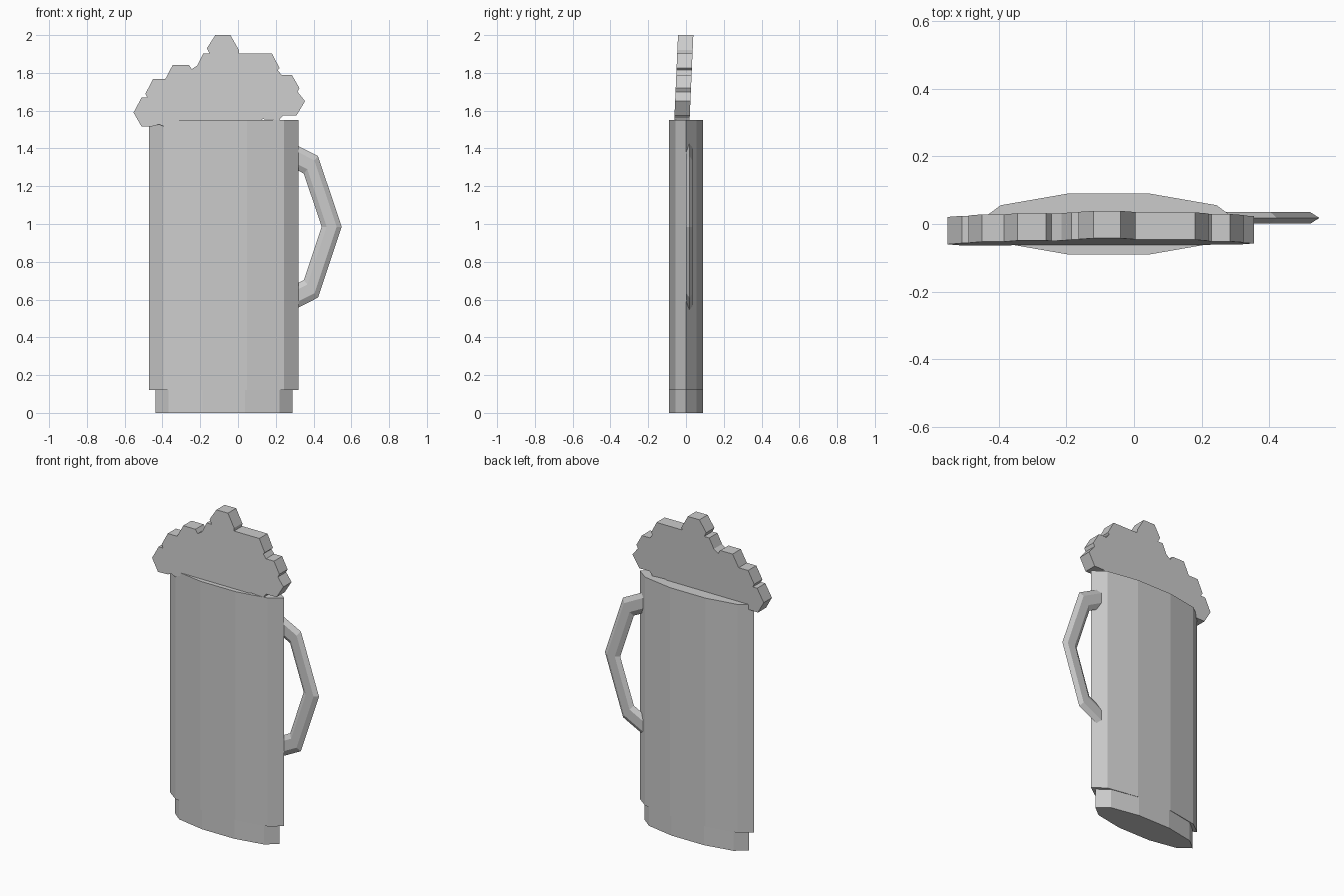
import bpy, bmesh
from math import cos, sin, pi

if "Cube" in bpy.data.objects:
    bpy.data.objects.remove(bpy.data.objects["Cube"])

CX = -0.075  # centre of the glass in x


def finish(name, bm):
    bmesh.ops.recalc_face_normals(bm, faces=bm.faces)
    mesh = bpy.data.meshes.new(name)
    bm.to_mesh(mesh)
    bm.free()
    obj = bpy.data.objects.new(name, mesh)
    bpy.context.collection.objects.link(obj)
    return obj


def loft(name, rings, closed=False):
    """Skin a list of equal rings; cap the ends unless the loop is closed."""
    bm = bmesh.new()
    loops = [[bm.verts.new(p) for p in ring] for ring in rings]
    n = len(loops[0])
    pairs = list(zip(loops, loops[1:]))
    if closed:
        pairs.append((loops[-1], loops[0]))
    else:
        bm.faces.new(loops[0])
        bm.faces.new(loops[-1])
    for a, b in pairs:
        for i in range(n):
            j = (i + 1) % n
            bm.faces.new((a[i], a[j], b[j], b[i]))
    return finish(name, bm)


def decagon(rx, z, ry=0.0946):
    return [(CX + rx * cos(i * pi / 5), ry * sin(i * pi / 5), z) for i in range(10)]


# Flattened ten-sided glass with a narrower foot
loft("mug_body", [decagon(0.363, 0), decagon(0.363, 0.12),
                  decagon(0.395, 0.12), decagon(0.395, 1.55)])

# Handle: outer half of an eight-segment, six-sided flattened ring
rings = []
for k in range(-2, 3):
    a = k * pi / 4
    ring = []
    for i in range(6):
        t = i * pi / 3
        r = 0.376 + 0.053 * cos(t)
        ring.append((0.12 + r * cos(a), 0.018 + 0.0195 * sin(t), 0.985 + 1.235 * r * sin(a)))
    rings.append(ring)
loft("handle", rings)

# Foam: thick bubbly outline leaning slightly back
outline = [
    (-0.12, 2.0), (-0.04, 2.0), (0.005, 1.92), (0.005, 1.902), (0.18, 1.902),
    (0.22, 1.825), (0.21, 1.815), (0.23, 1.79), (0.285, 1.79), (0.325, 1.72),
    (0.315, 1.70), (0.355, 1.65), (0.31, 1.575), (0.24, 1.575), (0.225, 1.56),
    (0.22, 1.55), (0.13, 1.555), (0.10, 1.535), (-0.28, 1.535), (-0.31, 1.55),
    (-0.36, 1.53), (-0.39, 1.516), (-0.42, 1.528), (-0.44, 1.518), (-0.51, 1.515),
    (-0.553, 1.59), (-0.51, 1.67), (-0.48, 1.67), (-0.49, 1.69), (-0.45, 1.767),
    (-0.385, 1.767), (-0.345, 1.843), (-0.26, 1.843), (-0.245, 1.82), (-0.215, 1.84),
    (-0.185, 1.902), (-0.15, 1.902), (-0.165, 1.93)]
loft("foam", [[(x, y + 0.044 * (z - 1.55), z) for x, z in outline]
              for y in (-0.062, 0.019)])
